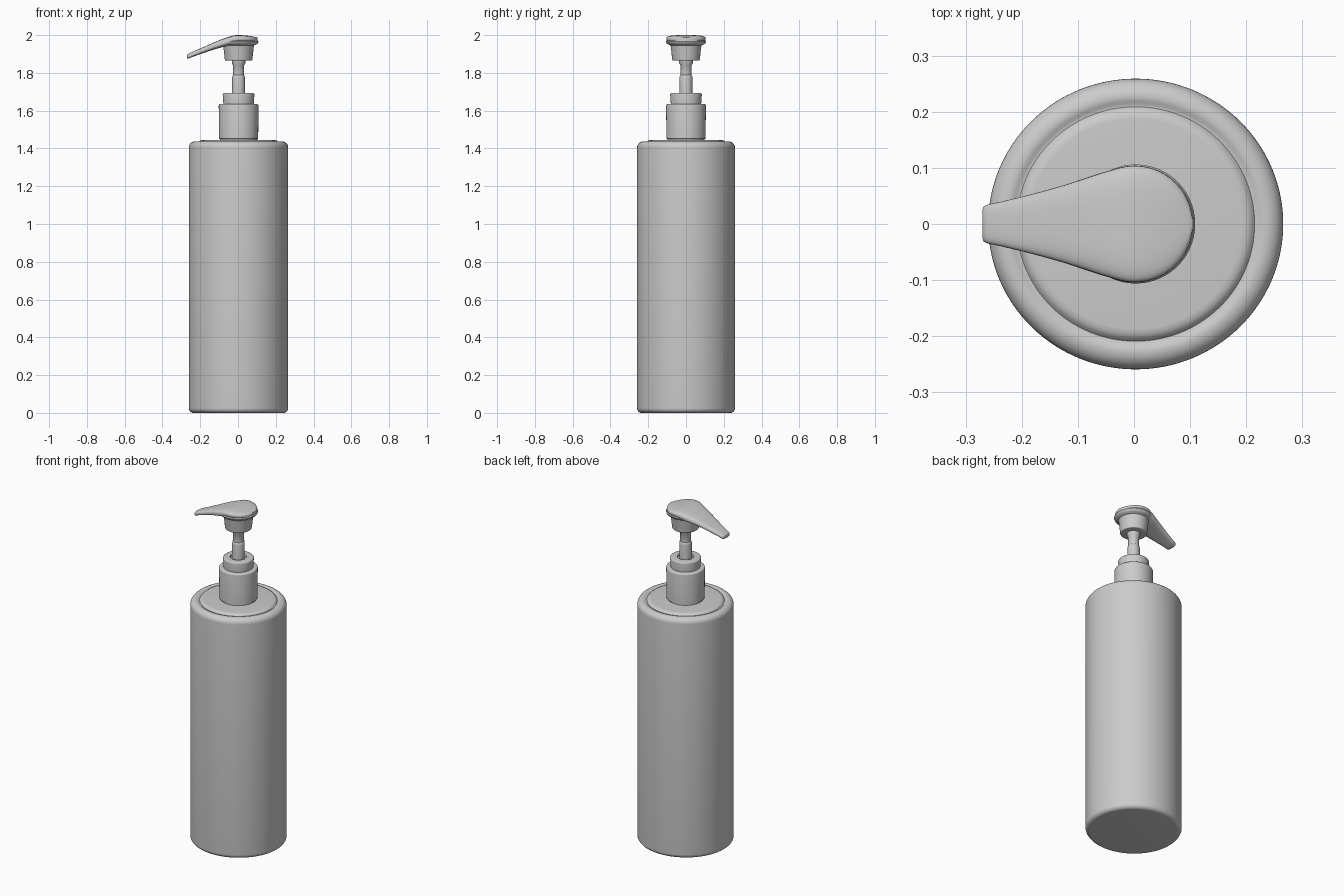
import bpy, bmesh
from math import sin, cos, pi, radians, copysign

if "Cube" in bpy.data.objects:
    bpy.data.objects.remove(bpy.data.objects["Cube"])

CX = 0.003  # axis of the bottle


def finish(name, bm, angle=40):
    bmesh.ops.recalc_face_normals(bm, faces=bm.faces)
    me = bpy.data.meshes.new(name)
    bm.to_mesh(me)
    bm.free()
    ob = bpy.data.objects.new(name, me)
    bpy.context.collection.objects.link(ob)
    bpy.ops.object.select_all(action='DESELECT')
    ob.select_set(True)
    bpy.context.view_layer.objects.active = ob
    bpy.ops.object.shade_smooth_by_angle(angle=radians(angle))
    return ob


def skin(bm, rings):
    """Bridge consecutive closed rings and cap both ends."""
    loops = [[bm.verts.new(p) for p in r] for r in rings]
    n = len(loops[0])
    for a, b in zip(loops, loops[1:]):
        for i in range(n):
            j = (i + 1) % n
            bm.faces.new((a[i], a[j], b[j], b[i]))
    bm.faces.new(loops[0])
    bm.faces.new(loops[-1])


def lathe(name, profile, sides=96, sy=1.0):
    bm = bmesh.new()
    skin(bm, [[(CX + r * cos(2 * pi * i / sides), sy * r * sin(2 * pi * i / sides), z)
               for i in range(sides)] for r, z in profile])
    return finish(name, bm)


def arc(r, z, rad, a0, a1, steps=8):
    """Rounded corner centred on (r, z), angles in degrees."""
    return [(r + rad * cos(radians(a0 + (a1 - a0) * k / steps)),
             z + rad * sin(radians(a0 + (a1 - a0) * k / steps))) for k in range(steps + 1)]


# Bottle body with rounded base, rounded shoulder and a shallow groove round the top disc
lathe("bottle_body",
      arc(0.238, 0.025, 0.025, -90, 0) + arc(0.231, 1.405, 0.032, 0, 90)
      + [(0.222, 1.436), (0.217, 1.432), (0.212, 1.432), (0.207, 1.438)]
      + [(0.2, 1.443), (0.19, 1.444), (0.03, 1.445)], 128, 0.985)

# Screw collar
lathe("collar", [(0.099, 1.435), (0.099, 1.45), (0.104, 1.452)]
      + arc(0.097, 1.627, 0.008, 0, 90, 5) + [(0.03, 1.635)])

# Upper collar ring
lathe("collar_ring", [(0.08, 1.63)] + arc(0.077, 1.686, 0.007, 0, 90, 5)
      + [(0.045, 1.693), (0.042, 1.685), (0.02, 1.685)])

# Pump stem, stepped near the middle
lathe("pump_stem", [(0.034, 1.68), (0.034, 1.775), (0.032, 1.785), (0.029, 1.788),
                    (0.029, 1.84), (0.036, 1.85), (0.036, 1.87)], 48)

# Cup under the pump head
lathe("pump_cup", [(0.03, 1.865)] + arc(0.067, 1.871, 0.006, -90, 0, 4)
      + [(0.08, 1.935), (0.082, 1.945), (0.095, 1.951), (0.103, 1.957),
         (0.106, 1.965), (0.103, 1.971), (0.09, 1.972)])


# Pump head: round cap lofted into the tapering spout
def section(x, w, top, bottom, n=40, e=0.62):
    mid, h = (top + bottom) / 2, (top - bottom) / 2
    pts = []
    for i in range(n):
        c, s = cos(2 * pi * i / n), sin(2 * pi * i / n)
        pts.append((x, w * copysign(abs(c) ** e, c), mid + h * copysign(abs(s) ** e, s)))
    return pts


stations = []
for k in range(1, 15):
    t = radians(7.4 * k)
    x = 0.001 + 0.104 * cos(t)
    stations.append((x, 0.104 * sin(t), 2.0 - 0.013 * (x / 0.105) ** 2 * (1 if x > 0 else 2),
                     1.962 if x > 0 else 1.962 + 0.3 * x))
stations += [(-0.06, 0.0905, 1.987, 1.942), (-0.09, 0.0805, 1.977, 1.934),
             (-0.12, 0.0705, 1.965, 1.926), (-0.16, 0.059, 1.947, 1.913),
             (-0.20, 0.0485, 1.929, 1.899), (-0.24, 0.039, 1.912, 1.885),
             (-0.262, 0.0345, 1.902, 1.876), (-0.268, 0.031, 1.898, 1.876),
             (-0.27, 0.026, 1.894, 1.879)]
bm = bmesh.new()
skin(bm, [section(*s) for s in stations])
finish("pump_head_spout", bm, 50)
